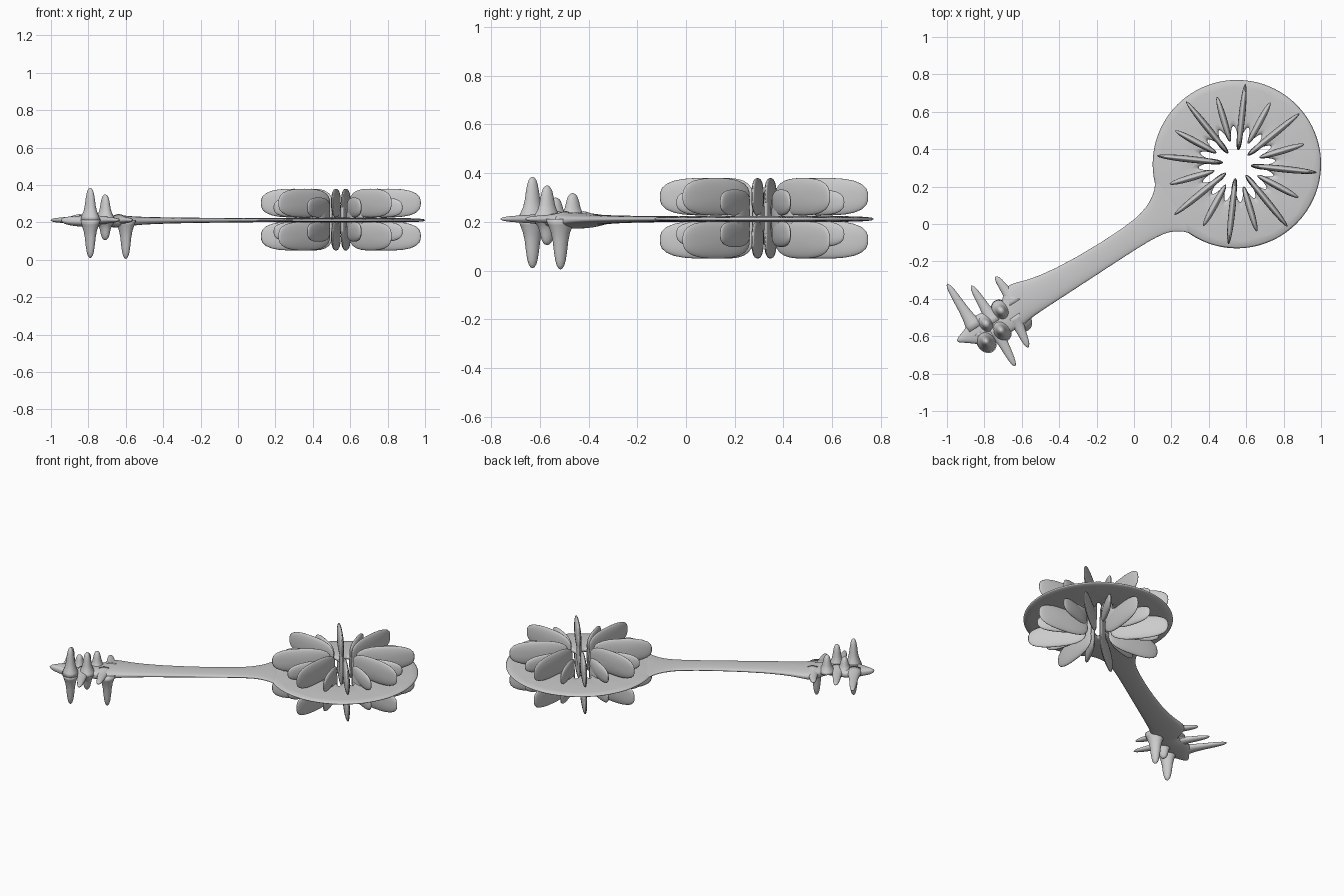
import bpy, bmesh, math
from mathutils import Vector

if "Cube" in bpy.data.objects:
    bpy.data.objects.remove(bpy.data.objects["Cube"])

CX, CY, Z = 0.55, 0.32, 0.212
AX = Vector((-0.837, -0.547, 0))      # along the handle, away from the disc
NX = Vector((-0.547, 0.837, 0))       # across the handle


def at(s, n, z=Z):
    p = Vector((CX, CY, 0)) + AX * s + NX * n
    return Vector((p.x, p.y, z))


def finish(name, bm):
    bmesh.ops.recalc_face_normals(bm, faces=bm.faces)
    for f in bm.faces:
        f.smooth = True
    me = bpy.data.meshes.new(name)
    bm.to_mesh(me)
    bm.free()
    ob = bpy.data.objects.new(name, me)
    bpy.context.collection.objects.link(ob)
    return ob


def loft(bm, rings, closed=False):
    vs = [[bm.verts.new(p) for p in r] for r in rings]
    n = len(vs[0])
    for i in range(len(vs) if closed else len(vs) - 1):
        a, b = vs[i], vs[(i + 1) % len(vs)]
        for j in range(n):
            bm.faces.new((a[j], a[(j + 1) % n], b[(j + 1) % n], b[j]))
    if not closed:
        bm.faces.new(vs[0])
        bm.faces.new(vs[-1])


# Round thin disc with a scalloped hole
bm = bmesh.new()
section = [(0, 0), (0.04, 0.010), (0.15, 0.013), (0.5, 0.012), (0.85, 0.009), (0.97, 0.006),
           (1, 0), (0.97, -0.006), (0.85, -0.009), (0.5, -0.012), (0.15, -0.013), (0.04, -0.010)]
rings = []
for i in range(256):
    a = 2 * math.pi * i / 256
    inner = 0.17 - 0.035 * math.cos(16 * (a - math.radians(84)))
    rings.append([(CX + (inner + (0.45 - inner) * t) * math.cos(a),
                   CY + (inner + (0.45 - inner) * t) * math.sin(a), Z + h) for t, h in section])
loft(bm, rings, True)
finish("disc", bm)


# Radial fins: an upper and a lower petal joined at the inner edge
def petal(bm, ang, r0, r1, z0, z1, thick, p):
    new = bmesh.ops.create_uvsphere(bm, u_segments=28, v_segments=16, radius=1)["verts"]
    ca, sa = math.cos(ang), math.sin(ang)
    for v in new:
        x, y, z = v.co.x, v.co.z, v.co.y
        d = math.hypot(x, z)
        if d > 1e-6:
            k = d / (abs(x) ** p + abs(z) ** p) ** (1 / p)
            x, z = x * k, z * k
        r = (r0 + r1) / 2 + x * (r1 - r0) / 2
        t = y * thick
        v.co = (CX + r * ca - t * sa, CY + r * sa + t * ca, (z0 + z1) / 2 + z * (z1 - z0) / 2)


for i in range(16):
    ang = math.radians(84 - 22.5 * i)
    r0, r1, h = (0.075, 0.43, 0.165) if i % 2 == 0 else (0.125, 0.375, 0.118)
    zc = 0.215
    bm = bmesh.new()
    petal(bm, ang, r0, r1, zc + 0.012, zc + h, 0.018, 2.7)
    petal(bm, ang, r0, r1, zc - h, zc - 0.012, 0.018, 2.7)
    petal(bm, ang, r0, r0 + 0.12, zc - h * 0.8, zc + h * 0.8, 0.015, 2.4)
    finish(f"fin_{i + 1:02d}", bm)

# Flat handle, flaring into the disc and into the toothed end
stations = [(0.39, 0.21, -0.21, 0.009), (0.42, 0.155, -0.16, 0.010), (0.45, 0.12, -0.135, 0.011),
            (0.50, 0.085, -0.104, 0.011), (0.57, 0.06, -0.092, 0.011), (0.67, 0.045, -0.085, 0.012),
            (1.0, 0.049, -0.086, 0.014), (1.24, 0.08, -0.085, 0.019), (1.34, 0.12, -0.086, 0.025),
            (1.39, 0.13, -0.09, 0.032), (1.43, 0.10, -0.10, 0.034), (1.49, 0.03, -0.09, 0.03),
            (1.55, 0.08, -0.09, 0.03), (1.60, 0.085, -0.07, 0.028), (1.65, 0.09, -0.08, 0.03),
            (1.70, 0.055, -0.035, 0.026), (1.745, 0.045, 0.0, 0.02), (1.77, 0.032, 0.018, 0.008)]
bm = bmesh.new()
rings = []
for s, hi, lo, t in stations:
    ring = []
    for j in range(32):
        a = 2 * math.pi * j / 32
        c, q = math.cos(a), math.sin(a)
        ring.append(at(s, (hi + lo) / 2 + c * (hi - lo) / 2,
                       Z - (t - 0.011) * 0.3 + math.copysign(abs(q) ** 0.7, q) * t))
    rings.append(ring)
loft(bm, rings)
handle = finish("handle", bm)
sub = handle.modifiers.new("smooth", "SUBSURF")
sub.levels = sub.render_levels = 1


# Teeth: tapered rods with a flared root and a rounded tip
def tooth(name, root, tip, wide, thin):
    root, tip = Vector(root), Vector(tip)
    d = tip - root
    side = AX
    other = d.normalized().cross(side).normalized()
    prof = [(0, 1.9), (0.12, 1.6), (0.28, 1.22), (0.45, 1.0), (0.65, 0.85), (0.82, 0.68),
            (0.92, 0.5), (0.975, 0.28), (1, 0.05)]
    rings = []
    for t, w in prof:
        c = root + d * t
        rings.append([c + side * (wide * w * math.cos(a)) + other * (thin * w * math.sin(a))
                      for a in [2 * math.pi * k / 20 for k in range(20)]])
    b = bmesh.new()
    loft(b, rings)
    finish(name, b)


# Sideways teeth (along, root across, tip along, tip across)
for i, (s0, n0, s1, n1) in enumerate([(1.65, 0.03, 1.647, 0.312), (1.64, 0.0, 1.641, -0.105),
                                      (1.55, 0.0, 1.544, 0.233), (1.56, -0.02, 1.583, -0.256),
                                      (1.40, 0.03, 1.408, 0.203), (1.44, -0.03, 1.469, -0.21)]):
    tooth(f"side_tooth_{i + 1}", at(s0, n0), at(s1, n1), 0.026, 0.017)

# Upright and hanging teeth (x, y, tip height)
for i, (x, y, z) in enumerate([(-0.79, -0.63, 0.385), (-0.71, -0.57, 0.35), (-0.71, -0.465, 0.318),
                               (-0.79, -0.535, 0.30), (-0.79, -0.63, 0.01), (-0.60, -0.515, 0.005),
                               (-0.71, -0.57, 0.105)]):
    tooth(f"upright_tooth_{i + 1}", (x, y, Z), (x, y, z), 0.027, 0.034)
